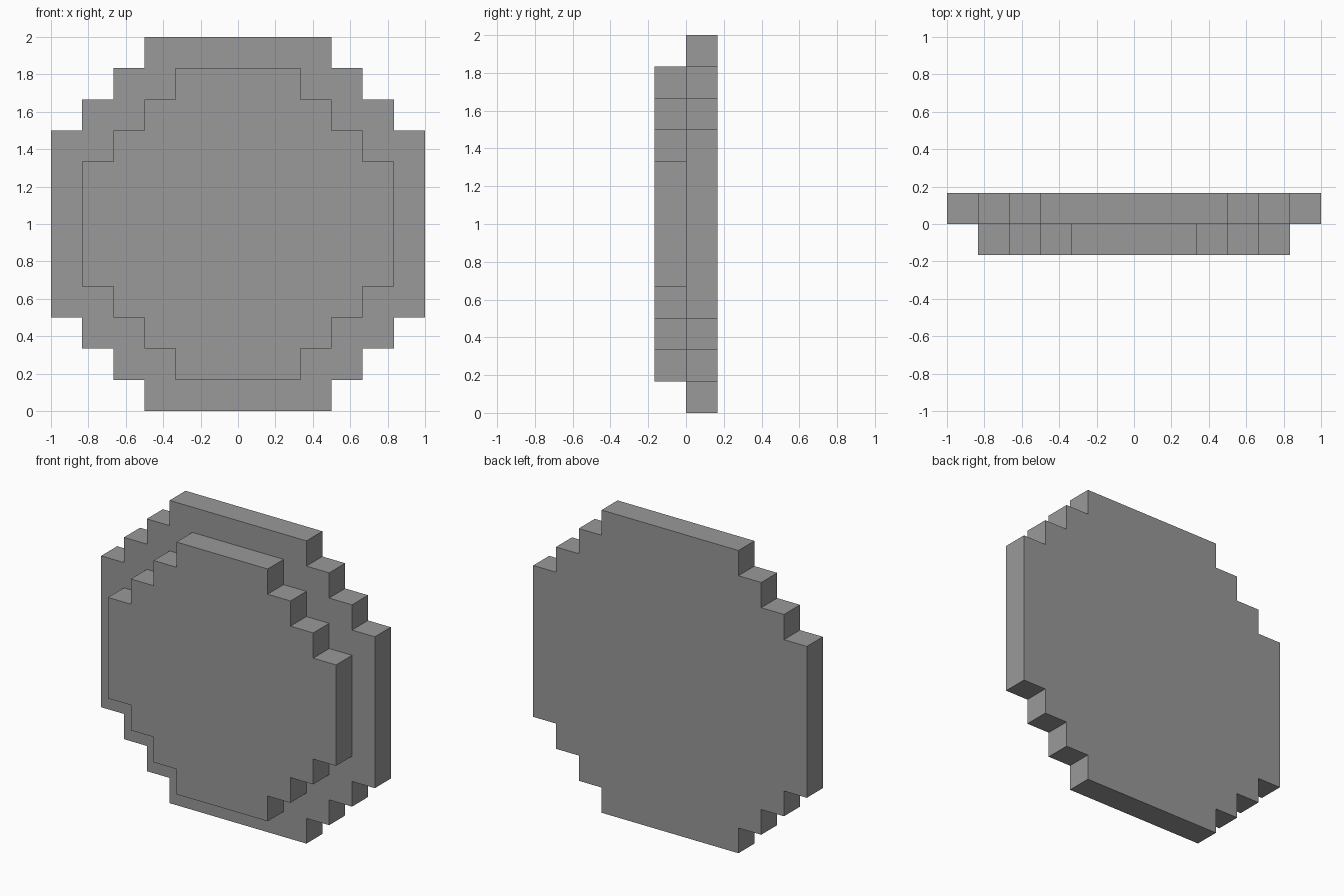
import bpy
import bmesh

cube = bpy.data.objects.get("Cube")
if cube:
    bpy.data.objects.remove(cube, do_unlink=True)

UNIT = 1 / 6  # edge of one grid block

grey = bpy.data.materials.new("mid_grey")
grey.use_nodes = True
colour = (0.32, 0.32, 0.32, 1)
grey.diffuse_color = colour
grey.node_tree.nodes["Principled BSDF"].inputs["Base Color"].default_value = colour


def stepped_outline(radius, flat):
    """Outline of a blocky disc, counted in blocks, with stairs at each corner."""
    corner = [(radius, flat)]
    x, z = radius, flat
    while x > flat:
        x -= 1
        corner.append((x, z))
        z += 1
        corner.append((x, z))
    outline = []
    for _ in range(4):
        outline += corner
        corner = [(-b, a) for a, b in corner]
    return outline


def stepped_disc(name, radius, flat, front):
    """Extrude the outline one block backwards from the given front."""
    bm = bmesh.new()
    verts = [bm.verts.new((x * UNIT, front, 1 + z * UNIT))
             for x, z in stepped_outline(radius, flat)]
    face = bm.faces.new(verts)
    extruded = bmesh.ops.extrude_face_region(bm, geom=[face], use_keep_orig=True)
    moved = [v for v in extruded["geom"] if isinstance(v, bmesh.types.BMVert)]
    bmesh.ops.translate(bm, verts=moved, vec=(0, UNIT, 0))
    bmesh.ops.recalc_face_normals(bm, faces=bm.faces)
    mesh = bpy.data.meshes.new(name)
    bm.to_mesh(mesh)
    bm.free()
    mesh.materials.append(grey)
    obj = bpy.data.objects.new(name, mesh)
    bpy.context.scene.collection.objects.link(obj)
    return obj


# Wide plate at the back, smaller plate in front of it
stepped_disc("back_plate", 6, 3, 0)
stepped_disc("front_plate", 5, 2, -UNIT)
